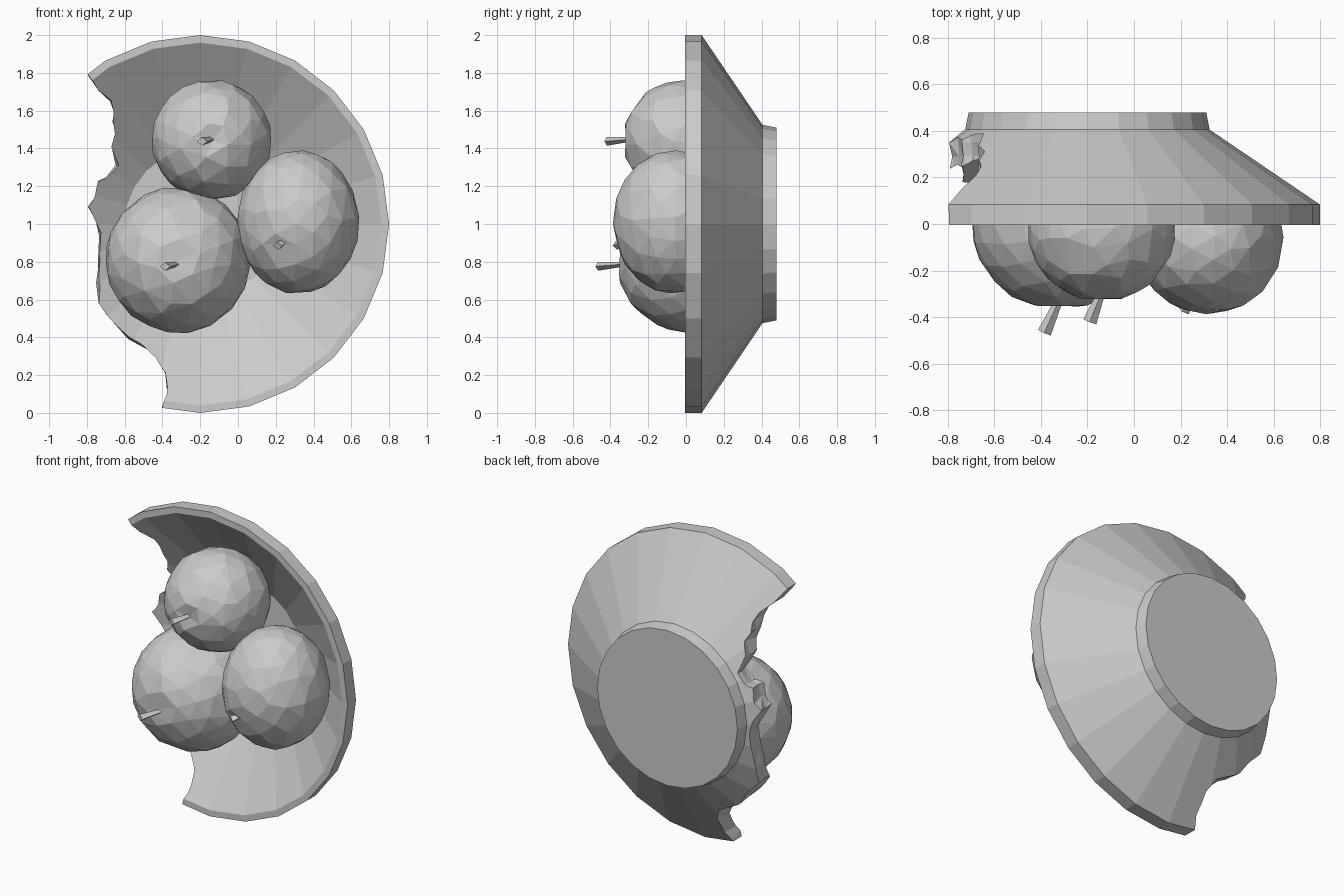
import bpy, bmesh, math, random
from mathutils import Vector

if "Cube" in bpy.data.objects:
    bpy.data.objects.remove(bpy.data.objects["Cube"])

random.seed(4)
CX, CZ, SIDES = -0.2, 1.0, 24


def make_object(name, bm):
    bmesh.ops.recalc_face_normals(bm, faces=bm.faces)
    me = bpy.data.meshes.new(name)
    bm.to_mesh(me)
    bm.free()
    ob = bpy.data.objects.new(name, me)
    bpy.context.collection.objects.link(ob)
    return ob


# Bowl: closed (radius, y) profile revolved around the y axis
profile = [(0.51, 0.48), (0.525, 0.405), (1.0, 0.083),
           (1.0, -0.005), (0.96, -0.005), (0.40, 0.375)]
bm = bmesh.new()
rings = []
for r, y in profile:
    rings.append([bm.verts.new((CX + r * math.sin(2 * math.pi * i / SIDES), y,
                                CZ + r * math.cos(2 * math.pi * i / SIDES)))
                  for i in range(SIDES)])
for a, b in zip(rings, rings[1:]):
    for i in range(SIDES):
        j = (i + 1) % SIDES
        bm.faces.new((a[i], a[j], b[j], b[i]))
bm.faces.new(rings[0])
bm.faces.new(rings[-1])
bowl = make_object("broken_bowl", bm)

# Jagged cutter that breaks off the left side of the bowl
edge = [(-0.82, 1.84), (-0.79, 1.79), (-0.74, 1.71), (-0.67, 1.65), (-0.655, 1.60),
        (-0.67, 1.54), (-0.645, 1.48), (-0.66, 1.41), (-0.64, 1.32), (-0.70, 1.25),
        (-0.74, 1.22), (-0.76, 1.15), (-0.79, 1.09), (-0.755, 1.02),
        (-0.735, 0.95), (-0.735, 0.80), (-0.74, 0.70), (-0.74, 0.58), (-0.66, 0.49),
        (-0.57, 0.39), (-0.43, 0.30), (-0.375, 0.22), (-0.38, 0.10),
        (-0.40, 0.03), (-0.41, -0.1), (-1.5, -0.1), (-1.5, 1.84)]
bm = bmesh.new()
levels = []
for y in (-0.1, 0.13, 0.21, 0.29, 0.35, 0.6):
    j = 0.012 if 0 < y < 0.5 else 0
    levels.append([bm.verts.new((x + random.uniform(-j, j), y, z + random.uniform(-j, j)))
                   for x, z in edge])
for a, b in zip(levels, levels[1:]):
    for i in range(len(edge)):
        k = (i + 1) % len(edge)
        bm.faces.new((a[i], a[k], b[k]))
        bm.faces.new((a[i], b[k], b[i]))
bm.faces.new(levels[0])
bm.faces.new(levels[-1])
cutter = make_object("break_cutter", bm)
cutter.hide_render = True
mod = bowl.modifiers.new("break", 'BOOLEAN')
mod.operation = 'DIFFERENCE'
mod.solver = 'EXACT'
mod.object = cutter
bpy.context.view_layer.objects.active = bowl
bpy.ops.object.modifier_apply(modifier=mod.name)
bpy.data.objects.remove(cutter)


# Faceted apple with a small dimple around the stem
def apple(name, centre, radii, stem_base, seed):
    random.seed(seed)
    c, s = Vector(centre), Vector(stem_base)
    axis = (s - c).normalized()
    bm = bmesh.new()
    bmesh.ops.create_icosphere(bm, subdivisions=3, radius=1.0)
    spin = random.uniform(0, 6)
    for v in bm.verts:
        x, y, z = v.co
        d = Vector((x * math.cos(spin) - z * math.sin(spin), y,
                    x * math.sin(spin) + z * math.cos(spin)))
        d += Vector([random.uniform(-0.03, 0.03) for _ in range(3)])
        d.normalize()
        dip = 1 - 0.12 * max(0, 1 - d.angle(axis) / 0.2)
        v.co = c + Vector([d[i] * radii[i] * dip * 1.008 for i in range(3)])
    ob = make_object(name, bm)
    dec = ob.modifiers.new("facets", 'DECIMATE')
    dec.ratio = 0.75
    bpy.context.view_layer.objects.active = ob
    bpy.ops.object.modifier_apply(modifier=dec.name)


# Stem: four-sided tapered rod that widens at the tip
def stem(name, base, tip):
    b, t = Vector(base), Vector(tip)
    direction = t - b
    bm = bmesh.new()
    bmesh.ops.create_cone(bm, cap_ends=True, segments=4, radius1=0.014,
                          radius2=0.03, depth=direction.length)
    rot = direction.to_track_quat('Z', 'Y')
    for v in bm.verts:
        v.co.y *= 0.75
        v.co = rot @ v.co + (b + t) / 2
    make_object(name, bm)


fruit = [
    ("top", (-0.14, -0.015, 1.445), (0.317, 0.317, 0.315), (-0.13, -0.27, 1.45), (-0.19, -0.42, 1.437)),
    ("right", (0.318, -0.06, 1.01), (0.32, 0.325, 0.378), (0.27, -0.29, 0.92), (0.21, -0.37, 0.885)),
    ("left", (-0.318, 0.015, 0.81), (0.382, 0.382, 0.384), (-0.31, -0.30, 0.79), (-0.385, -0.467, 0.775)),
]
for n, (side, centre, radii, base, tip) in enumerate(fruit):
    apple(side + "_apple", centre, radii, base, n + 1)
    stem(side + "_stem", base, tip)
